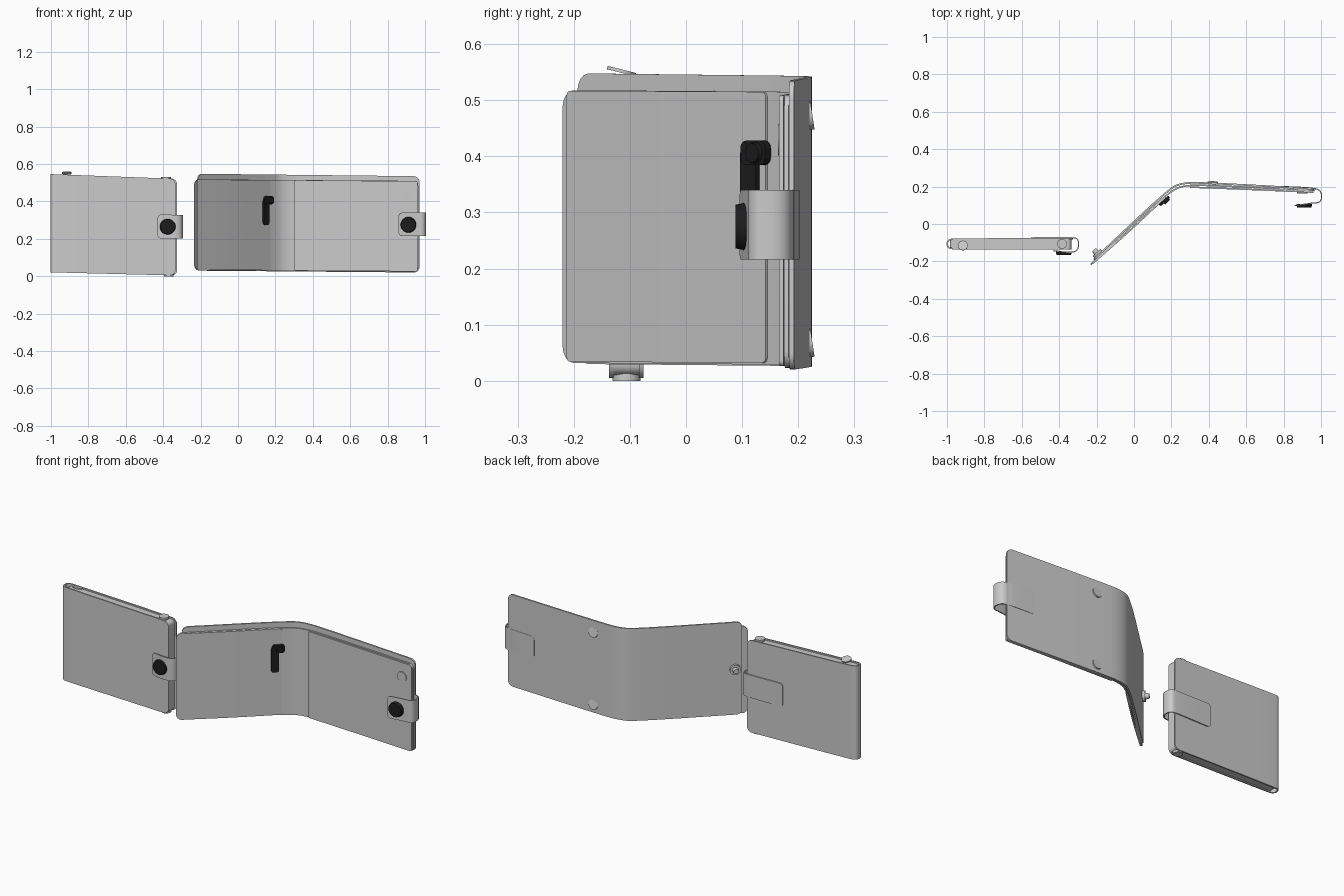
import bpy, bmesh, math
from mathutils import Vector

cube = bpy.data.objects.get("Cube")
if cube:
    bpy.data.objects.remove(cube)


def material(name, value):
    m = bpy.data.materials.new(name)
    m.use_nodes = True
    m.diffuse_color = (value, value, value, 1)
    m.node_tree.nodes["Principled BSDF"].inputs["Base Color"].default_value = (value, value, value, 1)
    return m


grey = material("grey leather", 0.6)
black = material("black metal", 0.012)


def finish(bm, name, mat):
    bmesh.ops.recalc_face_normals(bm, faces=bm.faces)
    mesh = bpy.data.meshes.new(name)
    bm.to_mesh(mesh)
    bm.free()
    mesh.materials.append(mat)
    ob = bpy.data.objects.new(name, mesh)
    bpy.context.collection.objects.link(ob)
    bpy.ops.object.select_all(action='DESELECT')
    ob.select_set(True)
    bpy.context.view_layer.objects.active = ob
    bpy.ops.object.shade_smooth_by_angle(angle=math.radians(35))
    return ob


def rounded(points, passes=3):
    """Cut the corners of an open path, keeping its ends."""
    pts = [Vector(p) for p in points]
    for _ in range(passes):
        cut = [pts[0]]
        for a, b in zip(pts, pts[1:]):
            cut += [a.lerp(b, 0.25), a.lerp(b, 0.75)]
        pts = cut + [pts[-1]]
    return pts


def sheet(name, path, low, high, thick, radius, mat=grey):
    """Upright sheet along a plan path; low and high give z at its left and right."""
    pts = rounded(path)
    dist = [0]
    for a, b in zip(pts, pts[1:]):
        dist.append(dist[-1] + (b - a).length)
    total = dist[-1]
    left, right = min(p.x for p in pts), max(p.x for p in pts)
    arc = [radius * (1 - math.cos(i * math.pi / 12)) for i in range(7)]
    stops = sorted(set(arc + [total - d for d in arc] +
                       [d for d in dist if radius < d < total - radius]))
    bm = bmesh.new()
    rings = []
    for s in stops:
        i = max(k for k in range(len(pts) - 1) if dist[k] <= s + 1e-9)
        p = pts[i].lerp(pts[i + 1], (s - dist[i]) / (dist[i + 1] - dist[i]))
        t = (pts[min(i + 2, len(pts) - 1)] - pts[max(i - 1, 0)]).normalized()
        n = Vector((-t.y, t.x)) * thick / 2
        gap = max(0, radius - min(s, total - s))
        inset = radius - math.sqrt(max(0, radius ** 2 - gap ** 2))
        f = (p.x - left) / (right - left)
        z0 = low[0] + (low[1] - low[0]) * f + inset
        z1 = high[0] + (high[1] - high[0]) * f - inset
        rings.append([bm.verts.new((*(p + n * k), z))
                      for k, z in ((1, z0), (1, z1), (-1, z1), (-1, z0))])
    for a, b in zip(rings, rings[1:]):
        for j in range(4):
            bm.faces.new((a[j], a[j - 1], b[j - 1], b[j]))
    bm.faces.new(rings[0])
    bm.faces.new(rings[-1])
    return finish(bm, name, mat)


def disc(name, centre, normal, radius, depth, mat=grey, tip=1.0):
    bm = bmesh.new()
    bmesh.ops.create_cone(bm, cap_ends=True, segments=28, radius1=radius,
                          radius2=radius * tip, depth=depth)
    ob = finish(bm, name, mat)
    ob.location = centre
    ob.rotation_euler = Vector(normal).to_track_quat('Z', 'Y').to_euler()
    return ob


# Open wallet: outer cover, lining and pocket layers
cover = [(-0.215, -0.19), (0.17, 0.172), (0.25, 0.222), (0.42, 0.218), (0.97, 0.188)]
lining = [(-0.232, -0.217), (0.0, 0.0), (0.18, 0.163), (0.26, 0.208), (0.42, 0.206), (0.965, 0.179)]
sheet("open_cover", cover, (0.03, 0.02), (0.548, 0.535), 0.009, 0.03)
sheet("open_lining", lining, (0.032, 0.023), (0.518, 0.51), 0.008, 0.03)
sheet("left_pocket", [(-0.22, -0.21), (-0.02, -0.035), (0.17, 0.145)],
      (0.034, 0.032), (0.517, 0.515), 0.008, 0.01)
sheet("right_pocket", [(0.3, 0.197), (0.6, 0.186), (0.96, 0.17)],
      (0.03, 0.026), (0.514, 0.508), 0.008, 0.01)

# Open wallet: clasp strap and button
sheet("open_strap", [(0.8, 0.2), (0.95, 0.194), (1.003, 0.18), (1.003, 0.115), (0.95, 0.112), (0.858, 0.098)],
      (0.216, 0.216), (0.34, 0.34), 0.006, 0.02)
disc("open_button", (0.91, 0.098, 0.275), (0, -1, 0), 0.043, 0.02, black, 0.9)

# Open wallet: dark pull hanging near the fold
inward = Vector((0.69, -0.73, 0))
sheet("pull_strap", [(0.136, 0.1), (0.164, 0.128)], (0.275, 0.275), (0.415, 0.415), 0.011, 0.012, black)
sheet("pull_hook", [(0.14, 0.102), (0.188, 0.146)], (0.385, 0.385), (0.428, 0.428), 0.014, 0.014, black)
disc("pull_knob", (0.175, 0.122, 0.406), inward, 0.02, 0.014, black, 0.85)

# Open wallet: snap socket and rivet caps
disc("snap_base", (-0.195, -0.158, 0.285), -inward, 0.028, 0.016)
disc("snap_stud", (-0.207, -0.146, 0.285), -inward, 0.016, 0.022, grey, 0.8)
for i, z in enumerate((0.07, 0.475)):
    disc(f"rivet_cap_{i}", (0.42, 0.219, z), (0, 1, 0.15), 0.028, 0.012)
disc("inner_snap", (0.9, 0.167, 0.43), (0, -1, 0), 0.028, 0.006)

# Closed wallet: folded cover around an inner filling
sheet("closed_cover", [(-0.335, -0.133), (-0.96, -0.133), (-0.998, -0.128), (-0.998, -0.086),
                       (-0.96, -0.08), (-0.325, -0.08)],
      (0.021, 0.004), (0.546, 0.521), 0.008, 0.03)
sheet("closed_filling", [(-0.985, -0.106), (-0.335, -0.106)],
      (0.026, 0.01), (0.538, 0.514), 0.046, 0.02)

# Closed wallet: clasp strap and button
sheet("closed_strap", [(-0.55, -0.074), (-0.34, -0.072), (-0.296, -0.078), (-0.296, -0.135),
                       (-0.33, -0.155), (-0.43, -0.143)],
      (0.202, 0.202), (0.332, 0.328), 0.006, 0.02)
disc("closed_button", (-0.375, -0.156, 0.265), (0, -1, 0), 0.043, 0.018, black, 0.9)

# Closed wallet: caps along the top and bottom edges
disc("top_cap_left", (-0.915, -0.115, 0.552), (0, 0.25, 1), 0.026, 0.006)
disc("top_cap_right", (-0.385, -0.106, 0.526), (0, 0, 1), 0.026, 0.012)
disc("bottom_cap", (-0.37, -0.106, 0.008), (0, 0, 1), 0.025, 0.016)
